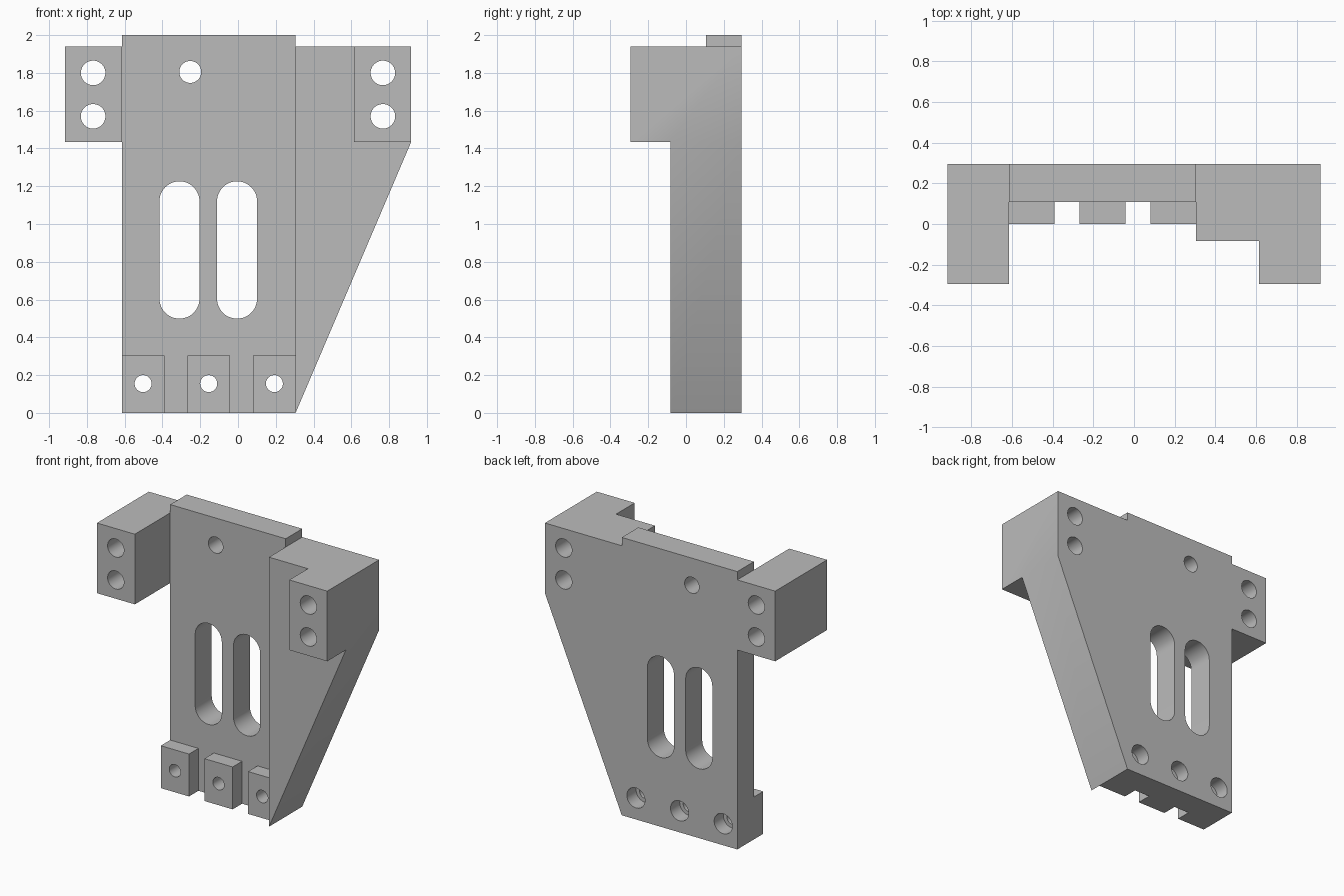
import bpy, bmesh, math

if "Cube" in bpy.data.objects:
    bpy.data.objects.remove(bpy.data.objects["Cube"], do_unlink=True)

BACK, FRONT = 0.295, -0.295
PLATE_FRONT, WING_FRONT = 0.107, -0.083
LEFT, MID, EDGE = -0.615, 0.305, 0.917
EAR_LOW, EAR_TOP = 1.435, 1.94

grey = bpy.data.materials.new("neutral grey")
grey.use_nodes = True
grey.diffuse_color = (0.5, 0.5, 0.5, 1)
grey.node_tree.nodes["Principled BSDF"].inputs["Base Color"].default_value = (0.5, 0.5, 0.5, 1)


def prism(name, outline, y0, y1):
    """Extrude an x-z outline along y."""
    bm = bmesh.new()
    face = bm.faces.new([bm.verts.new((x, y0, z)) for x, z in outline])
    new = bmesh.ops.extrude_face_region(bm, geom=[face])["geom"]
    verts = [v for v in new if isinstance(v, bmesh.types.BMVert)]
    bmesh.ops.translate(bm, verts=verts, vec=(0, y1 - y0, 0))
    bmesh.ops.recalc_face_normals(bm, faces=bm.faces)
    mesh = bpy.data.meshes.new(name)
    bm.to_mesh(mesh)
    bm.free()
    mesh.materials.append(grey)
    obj = bpy.data.objects.new(name, mesh)
    bpy.context.collection.objects.link(obj)
    return obj


def block(name, x0, x1, z0, z1, y0, y1):
    return prism(name, [(x0, z0), (x1, z0), (x1, z1), (x0, z1)], y0, y1)


def slot(name, x, z0, z1, r, y0=-0.5, y1=0.5, steps=24):
    """Rounded slot cutter; equal z0 and z1 give a round hole."""
    pts = []
    for start, z in ((0, z1), (math.pi, z0)):
        count = steps if z0 == z1 else steps + 1
        for i in range(count):
            a = start + math.pi * i / steps
            pts.append((x + r * math.cos(a), z + r * math.sin(a)))
    return prism(name, pts, y0, y1)


def combine(target, tool, operation):
    mod = target.modifiers.new(tool.name, 'BOOLEAN')
    mod.operation, mod.solver, mod.object = operation, 'EXACT', tool
    bpy.context.view_layer.objects.active = target
    bpy.ops.object.modifier_apply(modifier=mod.name)
    bpy.data.objects.remove(tool, do_unlink=True)


# Main plate
bracket = block("mounting_bracket", LEFT, MID, 0, 2, PLATE_FRONT, BACK)

# Tapered wing and the two ears
parts = [
    prism("tapered_wing", [(MID, 0), (EDGE, EAR_LOW), (EDGE, EAR_TOP), (MID, EAR_TOP)],
          WING_FRONT, BACK),
    block("left_ear", -LEFT, EDGE, EAR_LOW, EAR_TOP, FRONT, WING_FRONT),
    block("right_ear", -EDGE, LEFT, EAR_LOW, EAR_TOP, FRONT, BACK),
]

# Three feet along the lower edge
foot_width = 0.225
foot_step = (MID - LEFT - foot_width) / 2
feet = [LEFT + i * foot_step for i in range(3)]
parts += [block("foot", x, x + foot_width, 0, 0.305, 0, PLATE_FRONT) for x in feet]
for part in parts:
    combine(bracket, part, 'UNION')

# Slots, ear holes, upper hole and counterbored foot holes
cutters = [slot("slot_cutter", x, 0.605, 1.12, 0.106) for x in (-0.31, -0.005)]
cutters += [slot("ear_hole_cutter", x, z, z, 0.065)
            for x in (-0.767, 0.767) for z in (1.57, 1.8)]
cutters.append(slot("upper_hole_cutter", -0.253, 1.805, 1.805, 0.058))
for x in feet:
    centre = x + foot_width / 2
    cutters.append(slot("foot_hole_cutter", centre, 0.155, 0.155, 0.045))
    cutters.append(slot("counterbore_cutter", centre, 0.155, 0.155, 0.072, 0.19, 0.5))
for cutter in cutters:
    combine(bracket, cutter, 'DIFFERENCE')

# Merge coplanar faces, then smooth the round walls
bm = bmesh.new()
bm.from_mesh(bracket.data)
bmesh.ops.remove_doubles(bm, verts=bm.verts, dist=0.0001)
bmesh.ops.dissolve_limit(bm, angle_limit=math.radians(1), verts=bm.verts, edges=bm.edges)
bm.to_mesh(bracket.data)
bm.free()
bpy.ops.object.select_all(action='DESELECT')
bracket.select_set(True)
bpy.context.view_layer.objects.active = bracket
bpy.ops.object.shade_smooth_by_angle(angle=math.radians(30))
